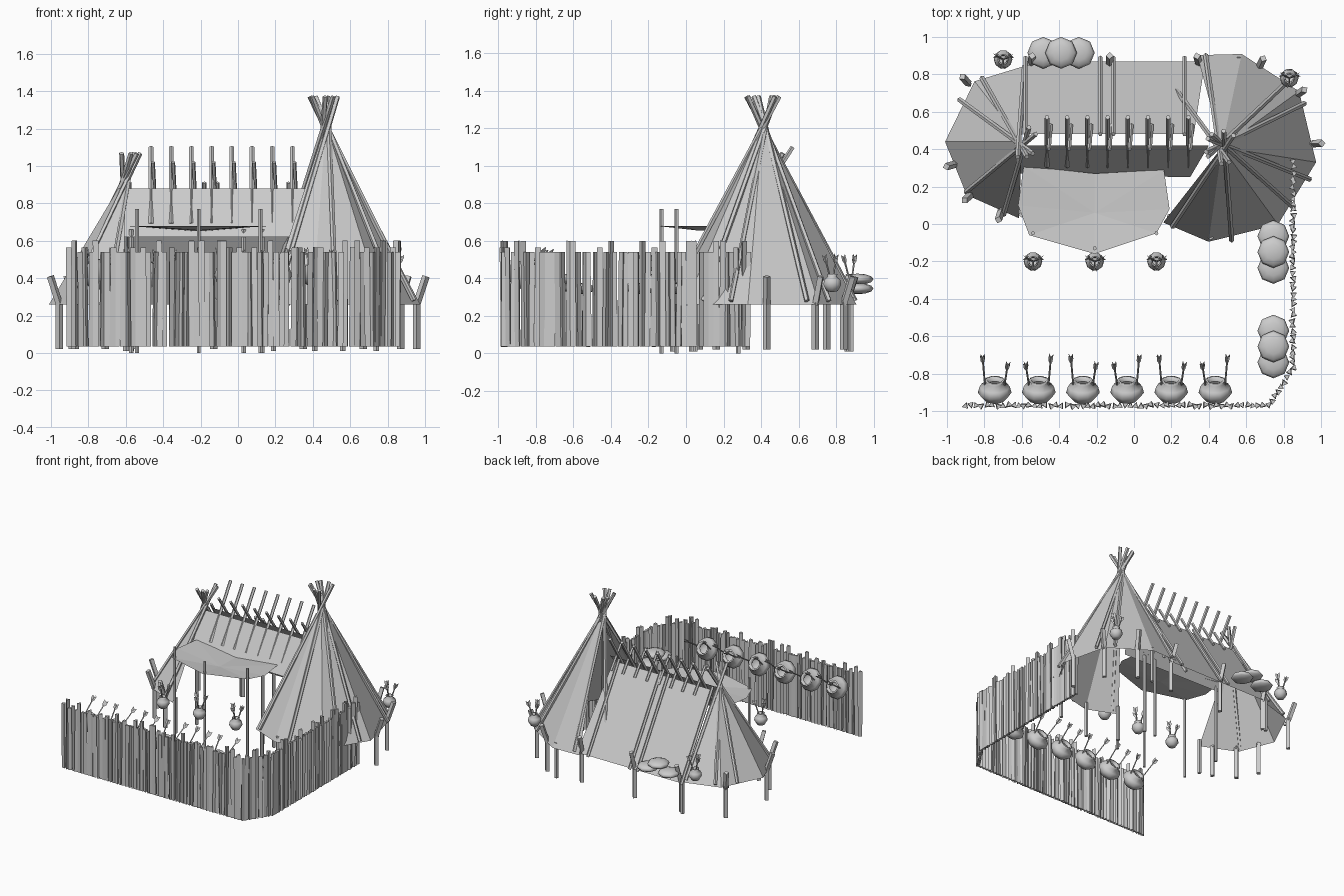
import bpy, bmesh, math, random
from mathutils import Vector, Matrix

random.seed(4)
if "Cube" in bpy.data.objects:
    bpy.data.objects.remove(bpy.data.objects["Cube"])

grey = bpy.data.materials.new("plain grey")
grey.use_nodes = True
grey.diffuse_color = (0.6, 0.6, 0.6, 1)
grey.node_tree.nodes["Principled BSDF"].inputs["Base Color"].default_value = (0.6, 0.6, 0.6, 1)


def finish(name, bm, smooth=False):
    mesh = bpy.data.meshes.new(name)
    bm.to_mesh(mesh)
    bm.free()
    mesh.materials.append(grey)
    if smooth:
        mesh.shade_smooth()
    ob = bpy.data.objects.new(name, mesh)
    bpy.context.collection.objects.link(ob)
    return ob


def beam(bm, a, b, r, sides=5, r2=None):
    """Straight pole between two points."""
    a, b = Vector(a), Vector(b)
    d = b - a
    m = Matrix.Translation((a + b) / 2) @ d.to_track_quat('Z', 'Y').to_matrix().to_4x4()
    bmesh.ops.create_cone(bm, cap_ends=True, segments=sides, radius1=r,
                          radius2=r if r2 is None else r2, depth=d.length, matrix=m)


def sheet(bm, pts):
    return bm.faces.new([bm.verts.new(p) for p in pts])


def around(c, deg, r, z):
    t = math.radians(deg)
    return Vector((c[0] + r * math.cos(t), c[1] + r * math.sin(t), z))


BASE = 0.26


# Tents: a partial cone of hide, with poles crossing over the top
def tent(name, centre, top, radius, angles, pole_angles, extra):
    bm = bmesh.new()
    for a, b in zip(angles, angles[1:]):
        sheet(bm, [around(centre, a, radius, BASE), around(centre, b, radius, BASE),
                   around(centre, b, 0.04, top), around(centre, a, 0.04, top)])
    bmesh.ops.remove_doubles(bm, verts=bm.verts, dist=0.001)
    finish(name + "_hide", bm)
    bm = bmesh.new()
    for a in pole_angles:
        low = around(centre, a, radius * 0.98, BASE + 0.02)
        high = around(centre, a + 25, 0.035, top)
        beam(bm, low, high + (high - low).normalized() * extra, 0.014)
    finish(name + "_poles", bm)


tent("large_tent", (0.47, 0.41), 1.15, 0.51,
     [-128, -98, -54, -9, 36, 78, 105], [-122, -84, -40, -20, 28, 45, 100, 128], 0.25)
tent("small_tent", (-0.6, 0.44), 0.88, 0.41,
     [86, 128, 180, 224, 268], [88, 122, 146, 222, 256], 0.22)

# Roof between the tents: full back slope, short front slope
bm = bmesh.new()
sheet(bm, [(-0.57, 0.48, 0.88), (0.32, 0.48, 0.88), (0.38, 0.87, BASE), (-0.57, 0.87, BASE)])
sheet(bm, [(-0.6, 0.42, 0.88), (0.4, 0.42, 0.88), (0.3, 0.25, 0.62), (-0.62, 0.27, 0.62)])
finish("roof_hide", bm)

# Canopy over the entrance, sagging at the middle
bm = bmesh.new()
mid = (-0.21, 0.06, 0.655)
rim = [(-0.59, 0.31, 0.68), (-0.21, 0.27, 0.65), (0.16, 0.29, 0.68), (0.19, 0.08, 0.68),
       (0.12, -0.05, 0.68), (-0.21, -0.16, 0.68), (-0.56, -0.06, 0.68), (-0.62, 0.1, 0.68)]
for a, b in zip(rim, rim[1:] + rim[:1]):
    sheet(bm, [mid, a, b])
bmesh.ops.remove_doubles(bm, verts=bm.verts, dist=0.001)
finish("canopy", bm)

# Roof poles on the back slope and rafters crossing at the ridge
bm = bmesh.new()
for x in (-0.58, -0.18, -0.11, 0.27):
    beam(bm, (x, 0.89, BASE), (x, 0.48, 0.91), 0.012)
for i in range(8):
    x = -0.465 + i * 0.108
    beam(bm, (x, 0.31, 0.69), (x, 0.57, 1.1), 0.013)
    beam(bm, (x + 0.02, 0.53, 0.82), (x + 0.01, 0.4, 1.02), 0.011)
finish("roof_poles", bm)

# Canopy posts and doorway posts
bm = bmesh.new()
canopy_posts = [(-0.54, -0.05), (-0.21, -0.13), (0.12, -0.05)]
for x, y in canopy_posts:
    beam(bm, (x, y, 0), (x, y, 0.77), 0.011)
for x, y in [(0.03, 0.28), (0.13, 0.28), (-0.57, 0.28)]:
    beam(bm, (x, y, 0), (x, y, 0.66), 0.013)
for x, y in [(0.19, 0.04), (0.41, -0.07), (0.74, 0.03), (-0.6, 0.05), (0.56, 0.88), (-0.57, 0.86)]:
    beam(bm, (x, y, 0.01), (x, y, 0.3), 0.015)
finish("support_posts", bm)

# Bent stakes that hold the hide edge
bm = bmesh.new()
stakes = [(-0.955, 0.32), (-0.885, 0.75), (-0.71, 0.07), (-0.13, 0.85), (0.35, 0.85), (-0.55, 0.85),
          (0.67, 0.84), (0.87, 0.69), (0.955, 0.43), (-0.87, 0.16)]
for x, y in stakes:
    out = Vector((x - (0.47 if x > 0.3 else -0.6 if x < -0.3 else x), y - 0.42, 0)).normalized()
    foot = Vector((x, y, 0.02))
    bend = Vector((x, y, 0.28))
    beam(bm, foot, bend, 0.02, 4)
    beam(bm, bend - Vector((0, 0, 0.02)), bend + out * 0.05 + Vector((0, 0, 0.13)), 0.02, 4)
finish("bent_stakes", bm)

# Fence: three-sided slats along a path with a clipped corner
path = [Vector(p) for p in [(-0.9, -0.97), (0.72, -0.97), (0.85, -0.77), (0.85, 0.36)]]
bm = bmesh.new()
for a, b in zip(path, path[1:]):
    n = max(1, round((b - a).length / 0.0285))
    for i in range(n):
        p = a.lerp(b, i / n)
        tall = 0.6 if random.random() < 0.2 else 0.565 if random.random() < 0.2 else 0.54
        lean = Vector((random.uniform(-1, 1), random.uniform(-1, 1))) * 0.007
        beam(bm, (p.x, p.y, 0.035), (p.x + lean.x, p.y + lean.y, tall), 0.018, 3)
finish("fence", bm)


# Arrows with cross-shaped fletching
def arrow(bm, a, b):
    a, b = Vector(a), Vector(b)
    d = (b - a).normalized()
    beam(bm, a, b, 0.005, 4)
    side = d.orthogonal().normalized()
    for s in (side, d.cross(side)):
        sheet(bm, [b - d * 0.05, b - d * 0.02 + s * 0.016, b + d * 0.012 + s * 0.016,
                   b, b + d * 0.012 - s * 0.016, b - d * 0.02 - s * 0.016])


# Lathed pot standing upright before its matrix is applied
POT = [(0.0, -0.8), (0.6, -0.7), (1.0, -0.1), (0.9, 0.4), (0.5, 0.7), (0.6, 0.95), (0.45, 0.95), (0.4, 0.6)]


def pot(bm, matrix, r, height):
    new = [bm.verts.new((x * r, 0, z * height)) for x, z in POT]
    edges = [bm.edges.new(pair) for pair in zip(new, new[1:])]
    bmesh.ops.spin(bm, geom=new + edges, axis=(0, 0, 1), cent=(0, 0, 0),
                   steps=10, angle=math.tau)
    bmesh.ops.remove_doubles(bm, verts=bm.verts, dist=0.0005)
    bmesh.ops.recalc_face_normals(bm, faces=bm.faces)
    bm.transform(matrix)


# Small quivers hung around the camp
small = [(x, -0.2) for x, y in canopy_posts] + [(0.83, 0.78), (-0.7, 0.88)]
for i, (x, y) in enumerate(small):
    bm = bmesh.new()
    pot(bm, Matrix.Translation((x, y, 0.37)), 0.05, 0.055)
    finish("small_pot_%d" % (i + 1), bm, True)
    bm = bmesh.new()
    for dx, dy in ((-0.04, 0.02), (0.045, 0.02), (0.0, -0.04)):
        arrow(bm, (x, y, 0.36), (x + dx, y + dy, 0.515))
    finish("small_pot_arrows_%d" % (i + 1), bm)

# Large pots tipped over along the inside of the fence
for i in range(6):
    x = -0.745 + i * 0.236
    bm = bmesh.new()
    tip = Matrix.Translation((x, -0.895, 0.42)) @ Matrix.Rotation(math.radians(-65), 4, 'X')
    pot(bm, tip, 0.09, 0.07)
    finish("large_pot_%d" % (i + 1), bm, True)
    bm = bmesh.new()
    k = 1 if i % 2 else -1
    arrow(bm, (x + 0.05 * k, -0.88, 0.43), (x + 0.065 * k, -0.71, 0.54))
    arrow(bm, (x - 0.05 * k, -0.88, 0.43), (x - 0.07 * k, -0.75, 0.55))
    finish("large_pot_arrows_%d" % (i + 1), bm)

# Piles of three sacks
piles = [((-0.39, 0.915), (0.095, 0)), ((0.745, -0.15), (0, 0.085)), ((0.745, -0.655), (0, 0.085))]
for i, ((x, y), (dx, dy)) in enumerate(piles):
    bm = bmesh.new()
    for k, z in ((-1, 0.345), (0, 0.395), (1, 0.345)):
        m = Matrix.Translation((x + dx * k, y + dy * k, z)) @ Matrix.Diagonal((0.085, 0.085, 0.03, 1))
        bmesh.ops.create_uvsphere(bm, u_segments=8, v_segments=6, radius=1, matrix=m)
    finish("sack_pile_%d" % (i + 1), bm, True)
